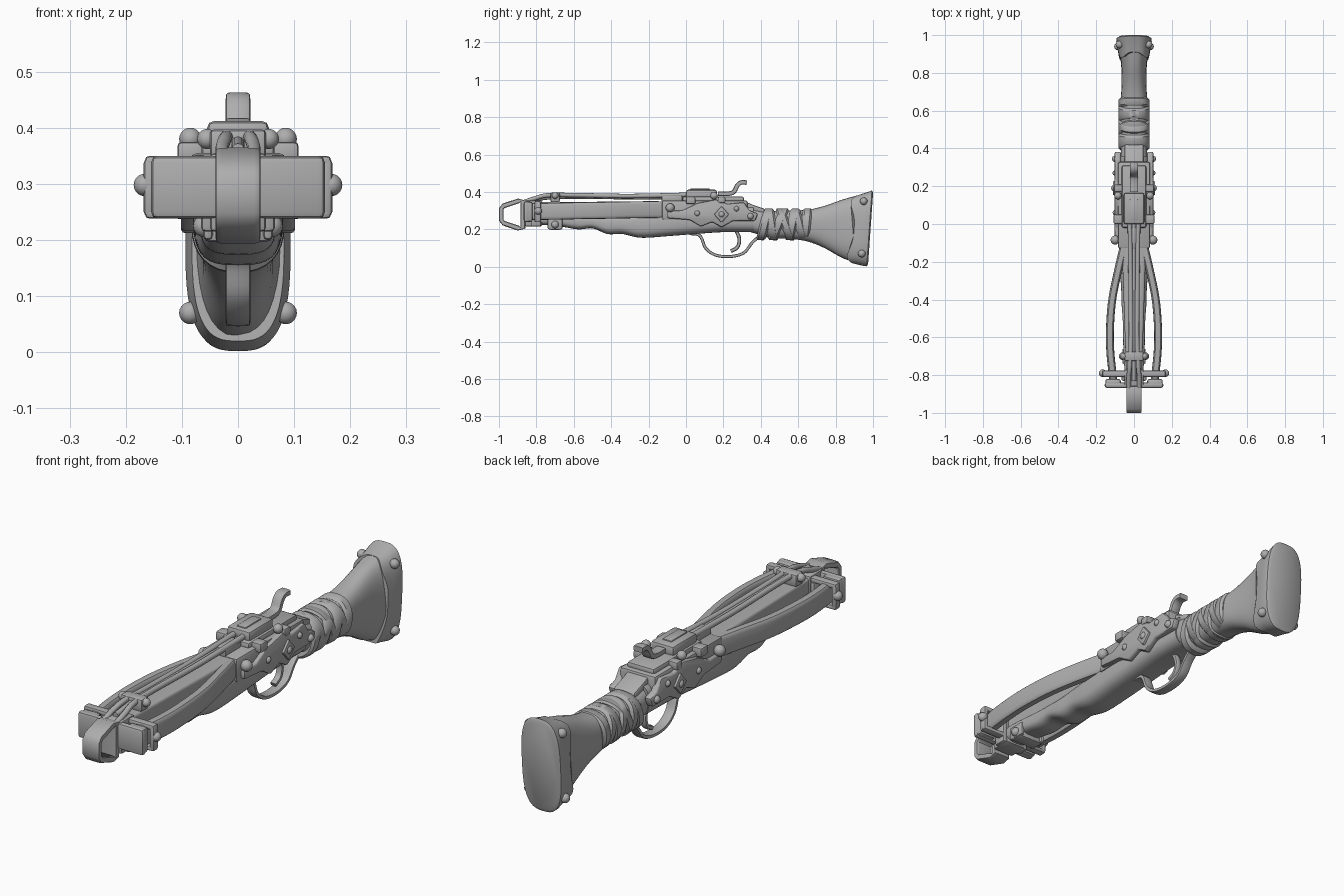
import bpy, bmesh, math
from mathutils import Vector

if "Cube" in bpy.data.objects:
    bpy.data.objects.remove(bpy.data.objects["Cube"])

grey = bpy.data.materials.new("plain grey")
grey.use_nodes = True
GREY = (0.42, 0.42, 0.42, 1)
grey.diffuse_color = GREY
grey.node_tree.nodes["Principled BSDF"].inputs["Base Color"].default_value = GREY


def finish(name, bm, angle=40):
    bmesh.ops.recalc_face_normals(bm, faces=bm.faces)
    me = bpy.data.meshes.new(name)
    bm.to_mesh(me)
    bm.free()
    me.materials.append(grey)
    me.shade_smooth()
    me.set_sharp_from_angle(angle=math.radians(angle))
    ob = bpy.data.objects.new(name, me)
    bpy.context.collection.objects.link(ob)
    return ob


def soften(bm, amount):
    if amount:
        edges = [e for e in bm.edges if e.calc_face_angle(0) > 0.4]
        bmesh.ops.bevel(bm, geom=edges, offset=amount, segments=2, profile=0.5, affect='EDGES')


def prism(name, outline, x0, x1, bevel=0.008):
    """Side outline of (y, z) points pushed across x."""
    bm = bmesh.new()
    face = bm.faces.new([bm.verts.new((x0, y, z)) for y, z in outline])
    ext = bmesh.ops.extrude_face_region(bm, geom=[face])
    verts = [g for g in ext["geom"] if isinstance(g, bmesh.types.BMVert)]
    bmesh.ops.translate(bm, verts=verts, vec=(x1 - x0, 0, 0))
    bmesh.ops.recalc_face_normals(bm, faces=bm.faces)
    soften(bm, bevel)
    return finish(name, bm)


def box(name, x, y, z, bevel=0.008):
    return prism(name, [(y[0], z[0]), (y[1], z[0]), (y[1], z[1]), (y[0], z[1])], x[0], x[1], bevel)


def rivet(name, x, y, z, r=0.022):
    bm = bmesh.new()
    bmesh.ops.create_uvsphere(bm, u_segments=16, v_segments=10, radius=r)
    bmesh.ops.translate(bm, verts=bm.verts, vec=(x, y, z))
    return finish(name, bm)


def section(n, power):
    """Unit super-ellipse; higher power is squarer."""
    out = []
    for i in range(n):
        c, s = math.cos(2 * math.pi * i / n), math.sin(2 * math.pi * i / n)
        out.append((math.copysign(abs(c) ** (2 / power), c), math.copysign(abs(s) ** (2 / power), s)))
    return out


def skin(name, rings, closed=False):
    bm = bmesh.new()
    loops = [[bm.verts.new(p) for p in ring] for ring in rings]
    n = len(loops[0])
    pairs = list(zip(loops, loops[1:])) + ([(loops[-1], loops[0])] if closed else [])
    for a, b in pairs:
        for i in range(n):
            bm.faces.new((a[i], a[(i + 1) % n], b[(i + 1) % n], b[i]))
    if not closed:
        bm.faces.new(loops[0])
        bm.faces.new(loops[-1])
    return finish(name, bm)


def smooth(points, steps=6):
    """Catmull-Rom run through any number tuples."""
    p = [Vector(q) for q in points]
    p = [2 * p[0] - p[1]] + p + [2 * p[-1] - p[-2]]
    out = []
    for a, b, c, d in zip(p, p[1:], p[2:], p[3:]):
        for k in range(steps):
            t = k / steps
            out.append(0.5 * (2 * b + (c - a) * t + (2 * a - 5 * b + 4 * c - d) * t * t
                              + (3 * b - a - 3 * c + d) * t ** 3))
    return out + [p[-2]]


def sweep(name, path, wide, thick, up, power=2, n=12, closed=False):
    """Run a section along a path; wide lies along the up axis."""
    rings = []
    m = len(path)
    up = Vector(up)
    for i, p in enumerate(path):
        a = path[(i - 1) % m] if closed else path[max(i - 1, 0)]
        b = path[(i + 1) % m] if closed else path[min(i + 1, m - 1)]
        side = (b - a).cross(up).normalized()
        rings.append([p + up * wide * u + side * thick * v for u, v in section(n, power)])
    return skin(name, rings, closed)


def loft(name, stations, power=2.6, n=32, lean=0.0, scallop=0.0):
    """Stations are (y, bottom, top, half width)."""
    rings = []
    for k, (y, lo, hi, w) in enumerate(stations):
        mid, half = (lo + hi) / 2, (hi - lo) / 2
        wave = [scallop * math.cos(8 * math.pi * i / n) if k == 0 else 0 for i in range(n)]
        rings.append([(w * u, y + lean * half * v + wave[i], mid + half * v)
                      for i, (u, v) in enumerate(section(n, power))])
    return skin(name, rings)


# Shoulder stock, wrapped grip and butt cap
loft("shoulder_stock", smooth([(0.33, .19, .32, .07), (0.45, .155, .30, .07), (0.55, .15, .30, .072),
                               (0.65, .135, .305, .07), (0.74, .10, .325, .066), (0.84, .045, .36, .068),
                               (0.93, .018, .385, .08)]))
loft("butt_cap", [(0.885, .02, .38, .082), (0.93, .012, .39, .088), (0.965, .004, .402, .094),
                  (0.98, .002, .408, .092), (0.987, .014, .395, .08)], 3, 64, 0.07, 0.014)
for i in range(7):
    y = 0.42 + i * 0.037
    tilt = (0.25, -0.15, 0.4, -0.35, 0.2, -0.25, 0.1)[i]
    loft(f"grip_wrap_{i + 1}", [(y - .025, .153, .303, .073), (y - .015, .143, .312, .082),
                                (y + .015, .141, .312, .083), (y + .025, .15, .303, .073)], 2.3, 32, tilt)

# Fore stock with a wavy hand hold, and the rail above it
loft("fore_stock", smooth([(-.83, .225, .30, .045), (-.7, .22, .29, .055), (-.58, .20, .28, .058),
                           (-.5, .205, .275, .06), (-.42, .175, .275, .066), (-.34, .175, .28, .068),
                           (-.24, .155, .29, .075), (-.08, .165, .30, .08), (.05, .175, .31, .08),
                           (.2, .185, .32, .08), (.36, .185, .325, .075)]), 3)
loft("rail", [(-.84, .25, .345, .04), (-.1, .25, .35, .065), (.3, .25, .35, .07)], 8)

# Receiver body, top block and sight ridge
box("receiver_body", (-.085, .085), (-.13, .33), (.25, .355), .012)
box("receiver_deck", (-.065, .065), (-.02, .31), (.345, .375), .01)
box("top_block", (-.055, .055), (0, .165), (.365, .412), .012)
box("top_block_ridge", (-.022, .022), (.02, .13), (.40, .417), .005)
prism("receiver_tang", [(.28, .3), (.42, .28), (.42, .31), (.36, .33), (.28, .365)], -.05, .05)

# Hammer
hammer = smooth([(0, .17, .39), (0, .22, .39), (0, .255, .40), (0, .275, .435), (0, .295, .45), (0, .325, .45)])
sweep("hammer", hammer, .022, .012, (1, 0, 0), 5)

# Trigger and guard
guard = smooth([(0, .02, .178), (0, .075, .165), (0, .105, .10), (0, .16, .062), (0, .24, .055), (0, .31, .075),
                (0, .355, .13), (0, .40, .165), (0, .44, .165)])
sweep("trigger_guard", guard, .022, .008, (1, 0, 0), 5)
sweep("trigger", smooth([(0, .265, .20), (0, .285, .15), (0, .275, .105), (0, .24, .083)]), .014, .01, (1, 0, 0), 3)

# Lobed side plates
LOBES = [(-.10, .26), (.02, .25), (.08, .215), (.14, .24), (.19, .21), (.25, .245), (.37, .245),
         (.385, .285), (.34, .30), (.31, .345), (.22, .335), (.16, .36), (.06, .34), (-.02, .30), (-.10, .30)]
for side, s in (("left", 1), ("right", -1)):
    prism(f"side_plate_{side}", LOBES, s * .07, s * .102)
    prism(f"side_diamond_{side}", [(.15, .28), (.19, .235), (.23, .28), (.19, .325)], s * .09, s * .112, .006)
    box(f"upper_rib_{side}", (s * .06, s * .108), (.0, .05), (.335, .375))
    box(f"rear_rib_{side}", (s * .06, s * .105), (.17, .21), (.34, .375))
    for i, (x, y, z, r) in enumerate([(.10, -.085, .315, .024), (.085, .15, .38, .02), (.103, .19, .28, .018),
                                      (.10, .345, .27, .017), (.098, .06, .285, .015), (.10, .27, .31, .014),
                                      (.085, .94, .07, .02), (.077, .95, .35, .02), (.055, -.70, .38, .018),
                                      (.06, -.70, .225, .02)]):
        rivet(f"rivet_{side}_{i + 1}", s * x, y, z, r)

    # Bow limbs, held by the front frame
    limb = smooth([(s * .045, -.08, .305), (s * .085, -.25, .305), (s * .115, -.4, .302), (s * .127, -.55, .30),
                   (s * .125, -.68, .297), (s * .108, -.84, .295)])
    sweep(f"limb_{side}", limb, .045, .021, (0, 0, 1), 4, 16)
    box(f"limb_clamp_{side}", (s * .07, s * .152), (-.86, -.82), (.24, .348), .012)
    box(f"limb_strap_{side}", (s * .145, s * .168), (-.81, -.775), (.242, .345), .008)
    rivet(f"limb_bolt_{side}", s * .166, -.79, .298, .02)

    # Twin cords along the top
    cord = smooth([(s * .028, -.87, .345), (s * .028, -.81, .365), (s * .022, -.74, .382), (s * .016, -.6, .383),
                   (s * .018, -.3, .378), (s * .022, .02, .385)])
    sweep(f"cord_{side}", cord, .012, .012, (0, 0, 1))
    # Nose brackets
    box(f"nose_bracket_{side}", (s * .04, s * .066), (-.83, -.775), (.215, .33))
    box(f"band_{side}", (s * .045, s * .062), (-.74, -.66), (.20, .26))

# Front frame
box("front_plate", (-.155, .155), (-.868, -.838), (.238, .35), .012)
box("frame_top_bar", (-.166, .166), (-.81, -.775), (.328, .35), .008)
box("frame_bottom_bar", (-.166, .166), (-.81, -.775), (.238, .258), .008)
box("nose_block", (-.05, .05), (-.86, -.77), (.215, .355))
box("lower_band", (-.06, .06), (-.73, -.67), (.197, .235))
box("cord_clamp", (-.05, .05), (-.725, -.675), (.345, .397))
box("cord_guide", (-.032, .032), (-.13, -.02), (.345, .385))
sweep("centre_cord", [Vector((0, -.83, .36)), Vector((0, -.7, .375)), Vector((0, .02, .37))], .012, .012, (0, 0, 1))

# Nose stirrup, an open tapered loop
loop = [Vector((0, y, z)) for y, z in [(-.872, .352), (-.895, .352), (-.975, .326), (-.988, .31), (-.988, .25),
                                       (-.975, .233), (-.895, .206), (-.872, .206)]]
sweep("stirrup", loop, .04, .013, (1, 0, 0), 6, 16, True)
